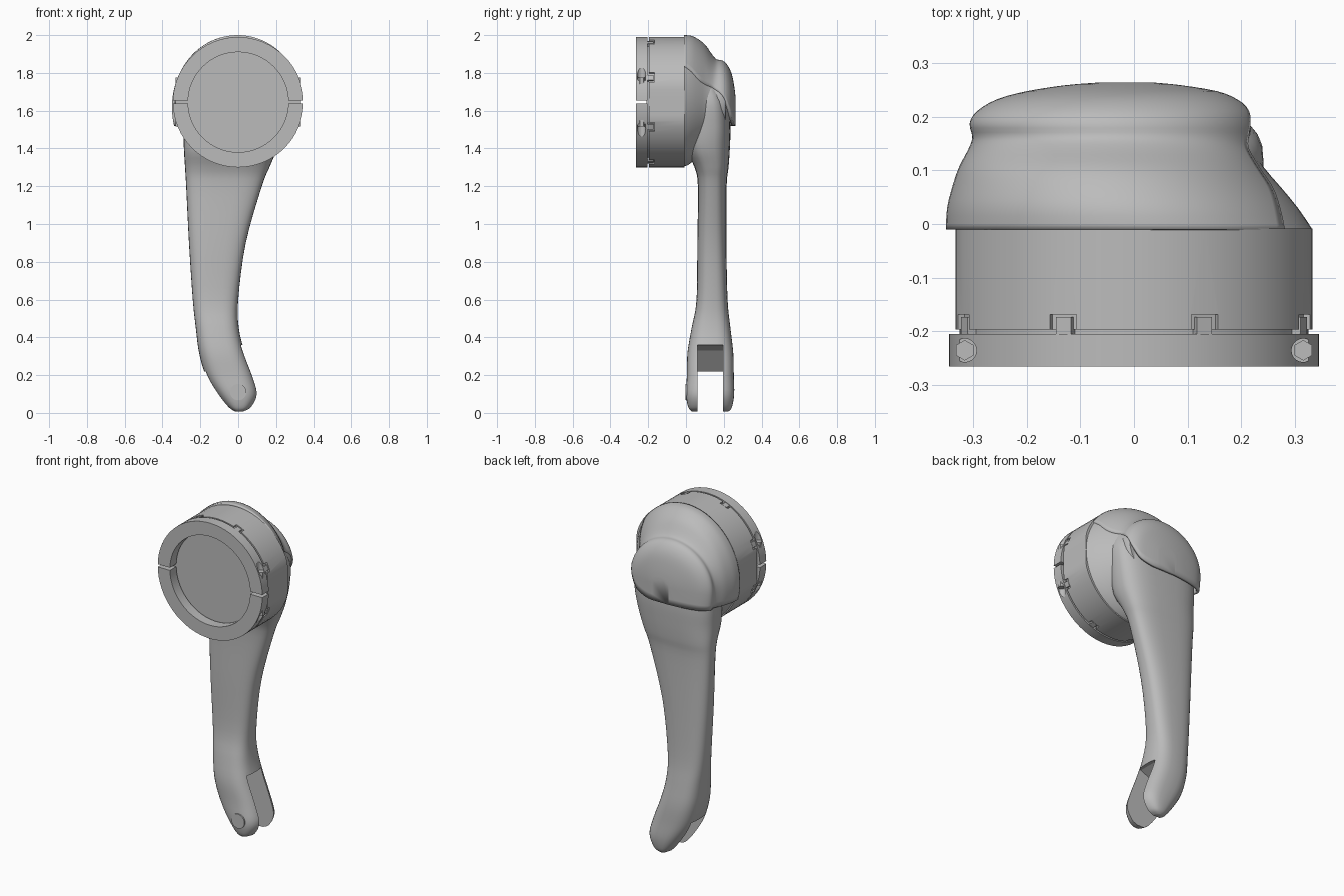
import bpy, bmesh, math
from mathutils import Matrix

cube = bpy.data.objects.get("Cube")
if cube:
    bpy.data.objects.remove(cube, do_unlink=True)

GREY = bpy.data.materials.new("satin_grey")
GREY.use_nodes = True
GREY.diffuse_color = (0.5, 0.5, 0.5, 1)
GREY.node_tree.nodes["Principled BSDF"].inputs["Base Color"].default_value = (0.5, 0.5, 0.5, 1)

HEAD_Z = 1.645
RADIUS = 0.345


def finish(name, bm, smooth=None):
    bmesh.ops.recalc_face_normals(bm, faces=bm.faces)
    mesh = bpy.data.meshes.new(name)
    bm.to_mesh(mesh)
    bm.free()
    ob = bpy.data.objects.new(name, mesh)
    bpy.context.collection.objects.link(ob)
    mesh.materials.append(GREY)
    if smooth:
        bpy.ops.object.select_all(action="DESELECT")
        ob.select_set(True)
        bpy.context.view_layer.objects.active = ob
        bpy.ops.object.shade_smooth_by_angle(angle=math.radians(smooth))
    return ob


def loft(bm, rows, closed=True, caps=(True, True)):
    rings = [[bm.verts.new(p) for p in row] for row in rows]
    for a, b in zip(rings, rings[1:]):
        n = len(a)
        for i in range(n if closed else n - 1):
            j = (i + 1) % n
            bm.faces.new((a[i], a[j], b[j], b[i]))
    if caps[0]:
        bm.faces.new(rings[0])
    if caps[1]:
        bm.faces.new(rings[-1])


def circle(r, y, n=64, x=0, z=HEAD_Z):
    return [(x + r * math.cos(i * math.tau / n), y, z + r * math.sin(i * math.tau / n))
            for i in range(n)]


def box(bm, size, loc, spin=0):
    m = (Matrix.Translation((0, 0, HEAD_Z)) @ Matrix.Rotation(-spin, 4, "Y")
         @ Matrix.Translation(loc) @ Matrix.Diagonal((*size, 1)))
    bmesh.ops.create_cube(bm, size=1, matrix=m)


def cut(target, name, bm):
    cutter = finish(name, bm)
    cutter.hide_render = True
    cutter.hide_set(True)
    mod = target.modifiers.new(name, "BOOLEAN")
    mod.operation = "DIFFERENCE"
    mod.solver = "EXACT"
    mod.object = cutter


def smoothed(rows, steps=4):
    """Catmull-Rom interpolation between section rows."""
    out = []
    for i in range(len(rows) - 1):
        a, b, c, d = (rows[max(0, min(len(rows) - 1, i + k))] for k in (-1, 0, 1, 2))
        for s in range(steps):
            t = s / steps
            out.append([q + 0.5 * t * (r - p + t * (2 * p - 5 * q + 4 * r - u
                        + t * (3 * (q - r) + u - p))) for p, q, r, u in zip(a, b, c, d)])
    return out + [rows[-1]]


# Curved arm: z, right edge, left edge, front, back
ARM = [(0.008, -0.02, 0.03, 0.03, 0.225), (0.03, -0.055, 0.072, 0.012, 0.243),
       (0.1, -0.112, 0.105, 0.0, 0.255), (0.2, -0.172, 0.08, 0.005, 0.253),
       (0.32, -0.207, 0.035, 0.008, 0.25), (0.45, -0.224, 0.003, 0.03, 0.235),
       (0.6, -0.24, 0.0, 0.056, 0.22), (0.9, -0.26, 0.04, 0.06, 0.214),
       (1.2, -0.275, 0.125, 0.063, 0.215), (1.3, -0.281, 0.165, 0.045, 0.225),
       (1.4, -0.287, 0.205, 0.0, 0.232), (1.52, -0.29, 0.23, 0.0, 0.235),
       (1.65, -0.28, 0.24, 0.0, 0.22), (1.76, -0.2, 0.2, 0.03, 0.16)]


def arm_ring(row, n=36):
    z, x0, x1, y0, y1 = row
    pts = []
    for i in range(n):
        c, s = math.cos(i * math.tau / n), math.sin(i * math.tau / n)
        pts.append(((x0 + x1) / 2 + (x1 - x0) / 2 * math.copysign(abs(c) ** 0.7, c),
                    (y0 + y1) / 2 + (y1 - y0) / 2 * math.copysign(abs(s) ** 0.7, s), z))
    return pts


bm = bmesh.new()
loft(bm, [arm_ring(r) for r in smoothed(ARM)])
arm = finish("arm", bm, 40)

# Fork slot at the arm tip, with a sloped inner wall
bm = bmesh.new()
slot = [(0.3, 0.36), (0.0, 0.36), (-0.06, 0.33), (-0.15, 0.22), (-0.3, 0.22), (-0.3, -0.1), (0.3, -0.1)]
loft(bm, [[(x, y, z) for x, z in slot] for y in (0.06, 0.195)])
cut(arm, "fork_slot_cutter", bm)

# Pin head flush in the front tine
bm = bmesh.new()
loft(bm, [circle(0.043, y, 24, z=0.11) for y in (-0.003, 0.04)])
finish("fork_pin", bm, 40)

# Head housing and cover share sections: y, right edge, left edge, top, seam height on the left
HEAD = [(-0.01, -0.35, 0.345, 2.0, 1.84), (0.03, -0.348, 0.318, 1.996, 1.81),
        (0.07, -0.338, 0.285, 1.975, 1.765), (0.105, -0.326, 0.255, 1.945, 1.74),
        (0.14, -0.308, 0.235, 1.895, 1.725), (0.162, -0.301, 0.231, 1.872, 1.71),
        (0.187, -0.306, 0.228, 1.868, 1.69), (0.21, -0.292, 0.218, 1.853, 1.66),
        (0.232, -0.255, 0.192, 1.82, 1.6), (0.247, -0.2, 0.155, 1.775, 1.55),
        (0.258, -0.13, 0.09, 1.71, 1.525), (0.263, -0.07, 0.04, 1.66, 1.52)]
MID_Z = 1.62


def cover_arc(row, n=40):
    y, x0, x1, top, seam = row
    up = top - MID_Z

    def angle(z):
        d = z - MID_Z
        return math.asin(max(-1, min(1, d / (up if d > 0 else 0.4))))
    a, b = angle(seam), math.pi - angle(1.52)
    pts = []
    for i in range(n + 1):
        t = a + (b - a) * i / n
        s = math.sin(t)
        pts.append(((x0 + x1) / 2 + (x1 - x0) / 2 * math.cos(t), y,
                    MID_Z + s * (up if s > 0 else 0.4)))
    return pts


bm = bmesh.new()
loft(bm, [cover_arc(r) for r in smoothed(HEAD, 3)], closed=False, caps=(False, True))
cover = finish("head_cover", bm, 50)
shell = cover.modifiers.new("thickness", "SOLIDIFY")
shell.thickness = 0.016
shell.offset = -1


def housing_ring(row, n=64):
    y, x0, x1, top, _ = row
    low = HEAD_Z - 1.305 - 0.7 * max(0, y)
    pts = []
    for i in range(n):
        c, s = math.cos(i * math.tau / n), math.sin(i * math.tau / n)
        pts.append(((x0 + x1) / 2 + ((x1 - x0) / 2 - 0.013) * c, y,
                    HEAD_Z + s * (top - HEAD_Z - 0.013 if s > 0 else low)))
    return pts


bm = bmesh.new()
loft(bm, [housing_ring(r) for r in smoothed(HEAD[:8], 2)])
finish("head_housing", bm, 50)

# Drum with flattened flanks, closed at the front by the recessed disc
bm = bmesh.new()
loft(bm, [[(max(-0.332, min(0.332, x)), y, z) for x, y, z in circle(RADIUS, y)]
          for y in (-0.196, -0.008)])
drum = finish("drum", bm, 30)

# Eight clip notches around the drum front, each with a small tab
notches, tabs = bmesh.new(), bmesh.new()
for k in range(8):
    spin = math.radians(22.5 + 45 * k)
    box(notches, (0.03, 0.03, 0.054), (RADIUS, -0.183, 0), spin)
    box(tabs, (0.02, 0.034, 0.03), (0.332, -0.19, 0), spin)
cut(drum, "notch_cutter", notches)
finish("clip_tabs", tabs)

bm = bmesh.new()
loft(bm, [circle(0.325, y) for y in (-0.208, -0.19)], caps=(False, False))
finish("drum_neck", bm, 30)

# Split clamp ring
bm = bmesh.new()
ring = [circle(r, y) for r, y in ((0.265, -0.205), (0.265, -0.265), (RADIUS, -0.265), (RADIUS, -0.205))]
loft(bm, ring + [ring[0]], caps=(False, False))
bmesh.ops.remove_doubles(bm, verts=bm.verts, dist=1e-5)
clamp = finish("clamp_ring", bm, 30)

# Split gap and screw bores in the clamp ring
bm = bmesh.new()
box(bm, (1, 0.2, 0.016), (0, -0.235, 0))
screws = bmesh.new()
for sx in (-1, 1):
    for sz in (-1, 1):
        for target, r, z in ((bm, 0.022, 0.215), (screws, 0.019, 0.165)):
            bmesh.ops.create_cone(target, cap_ends=True, segments=20 if target is bm else 6,
                                  radius1=r, radius2=r, depth=0.2 if target is bm else 0.1,
                                  matrix=Matrix.Translation((sx * 0.315, -0.235, HEAD_Z + sz * z
                                                             - (0 if target is bm else sz * 0.085))))
cut(clamp, "split_and_bore_cutter", bm)
finish("clamp_screws", screws)
